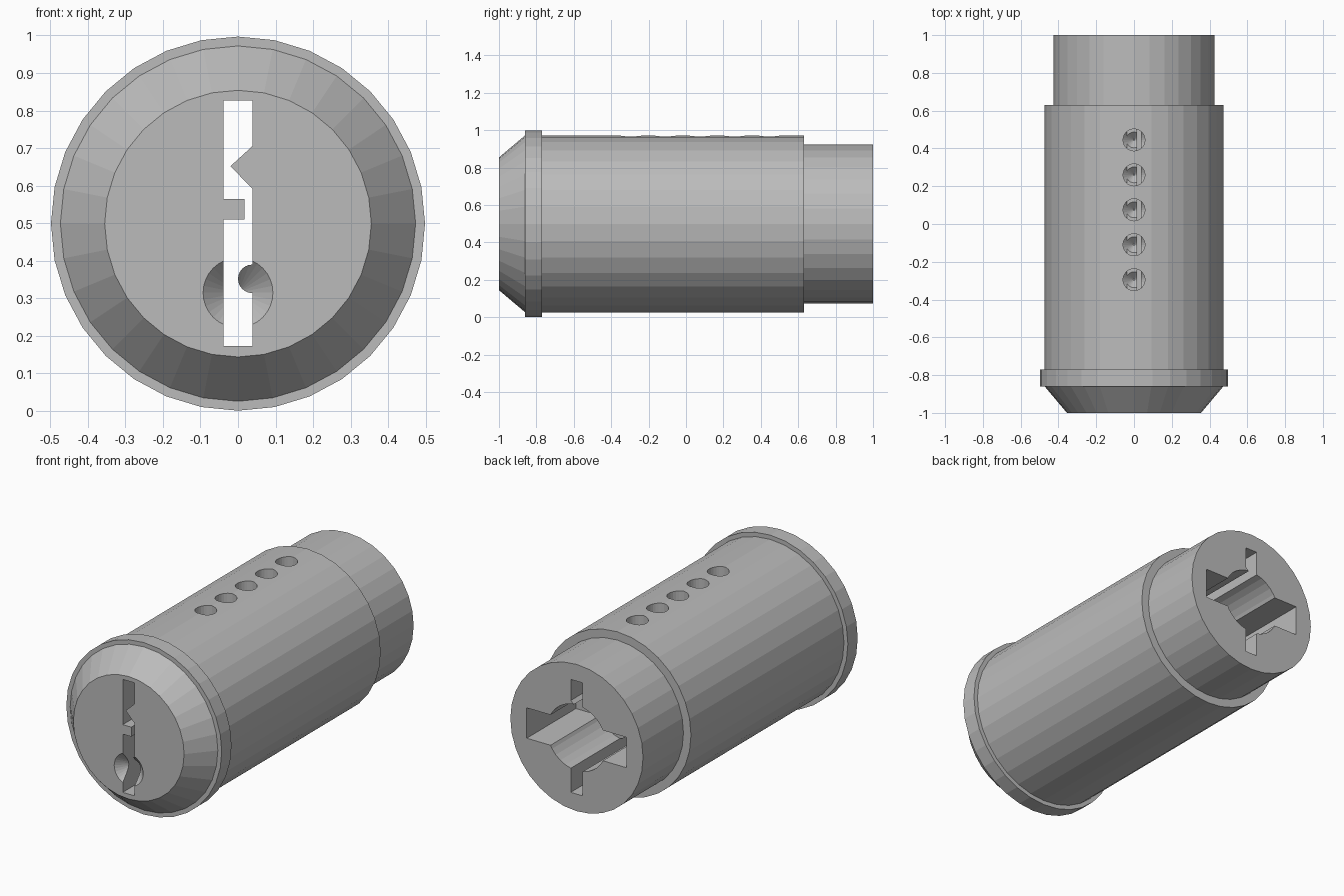
import bpy, bmesh
from math import sin, cos, pi

old = bpy.data.objects.get("Cube")
if old:
    bpy.data.objects.remove(old, do_unlink=True)

CZ = 0.499          # height of the long axis
SIDES = 32

metal = bpy.data.materials.new("brushed grey metal")
metal.use_nodes = True
GREY = (0.5, 0.5, 0.5, 1)
metal.diffuse_color = GREY
metal.node_tree.nodes["Principled BSDF"].inputs["Base Color"].default_value = GREY


def finish(name, bm):
    bmesh.ops.recalc_face_normals(bm, faces=bm.faces)
    mesh = bpy.data.meshes.new(name)
    bm.to_mesh(mesh)
    bm.free()
    mesh.materials.append(metal)
    obj = bpy.data.objects.new(name, mesh)
    bpy.context.collection.objects.link(obj)
    return obj


def lathe(name, profile, place, sides=SIDES):
    """Closed solid from (distance along axis, radius) pairs; place maps (u, v, along) to a point."""
    bm = bmesh.new()
    rings = []
    for along, r in profile:
        rings.append([bm.verts.new(place(r * sin(2 * pi * i / sides), r * cos(2 * pi * i / sides), along))
                      for i in range(sides)])
    for a, b in zip(rings, rings[1:]):
        for i in range(sides):
            j = (i + 1) % sides
            bm.faces.new((a[i], a[j], b[j], b[i]))
    bm.faces.new(rings[0])
    bm.faces.new(rings[-1])
    return finish(name, bm)


def prism(name, outline, y0, y1):
    """Extrude an x-z outline along y."""
    bm = bmesh.new()
    face = bm.faces.new([bm.verts.new((x, y0, z)) for x, z in outline])
    new = bmesh.ops.extrude_face_region(bm, geom=[face])["geom"]
    bmesh.ops.translate(bm, vec=(0, y1 - y0, 0), verts=[v for v in new if isinstance(v, bmesh.types.BMVert)])
    return finish(name, bm)


def along_y(z):
    return lambda u, v, a: (u, a, z + v)


def cut(body, cutter):
    cutter.hide_render = True
    mod = body.modifiers.new("cut", 'BOOLEAN')
    mod.operation = 'DIFFERENCE'
    mod.solver = 'EXACT'
    mod.object = cutter
    bpy.context.view_layer.objects.active = body
    bpy.ops.object.modifier_apply(modifier=mod.name)
    bpy.data.objects.remove(cutter, do_unlink=True)


# Stepped barrel with bevelled nose, flange and narrower tail
plug = lathe("lock_plug", [(-1, 0.355), (-0.86, 0.473), (-0.86, 0.498), (-0.77, 0.498),
                           (-0.77, 0.473), (0.63, 0.473), (0.63, 0.425), (1, 0.425)], along_y(CZ))

# Keyway running the full length, with a V ward, a round ward and a square ward
W = 0.038
round_ward = [(W - 0.038 * sin(pi * i / 12), 0.39 - 0.038 * (1 - cos(pi * i / 12))) for i in range(13)]
keyway = [(-W, 0.827), (W, 0.827), (W, 0.705), (-0.02, 0.652), (W, 0.592)] + round_ward + [
    (W, 0.173), (-W, 0.173), (-W, 0.51), (0.017, 0.51), (0.017, 0.565), (-W, 0.565)]
cut(plug, prism("keyway_cutter", keyway, -1.1, 1.1))

# Conical key guide in the nose
cut(plug, lathe("guide_cutter", [(-1.01, 0.103), (-0.908, 0.001)], along_y(0.315)))

# Round socket with a flat driver slot in the tail
SOCKET = 0.55
cut(plug, lathe("socket_cutter", [(SOCKET, 0.19), (1.1, 0.19)], along_y(CZ)))
cut(plug, prism("driver_slot_cutter",
                [(sx * 0.32, CZ + sz * 0.088) for sx, sz in ((-1, -1), (1, -1), (1, 1), (-1, 1))],
                SOCKET, 1.1))

# Row of pin holes with pointed bottoms
for n in range(5):
    y = -0.295 + n * 0.185
    cut(plug, lathe("pin_hole_cutter", [(0.53, 0.004), (0.58, 0.058), (1.1, 0.058)],
                    lambda u, v, a: (u, y + v, a), 24))

for p in plug.data.polygons:
    p.use_smooth = False
    p.material_index = 0
